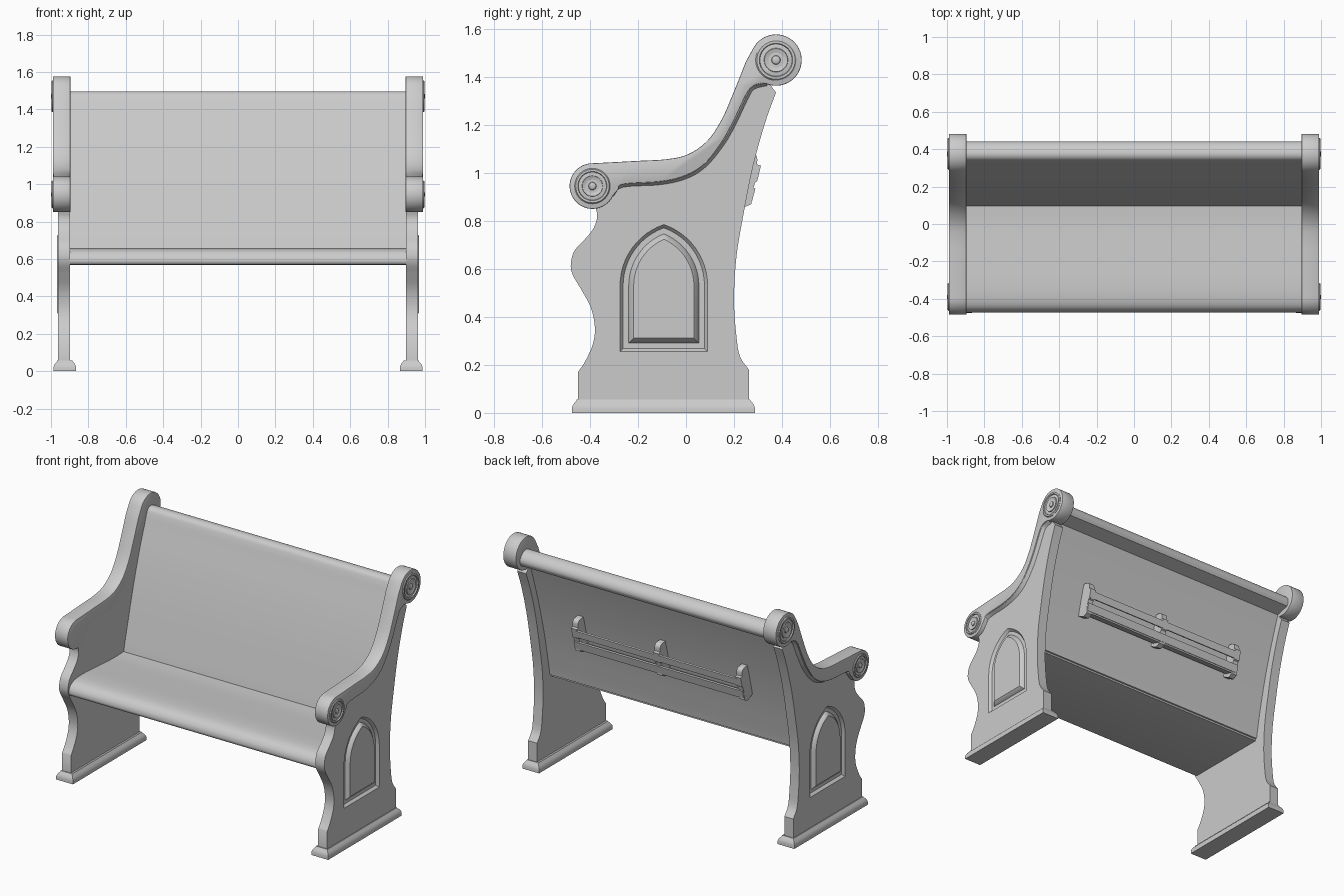
import bpy, bmesh
from math import sin, cos, pi, radians, acos
from mathutils import Vector

if "Cube" in bpy.data.objects:
    bpy.data.objects.remove(bpy.data.objects["Cube"])


def spline(pts, n=5):
    """Catmull-Rom curve through 2D points."""
    p = [Vector(q) for q in pts]
    p = [2 * p[0] - p[1]] + p + [2 * p[-1] - p[-2]]
    out = []
    for a, b, c, d in zip(p, p[1:], p[2:], p[3:]):
        for i in range(n):
            t = i / n
            out.append(0.5 * (2*b + (c-a)*t + (2*a-5*b+4*c-d)*t*t + (3*b-a-3*c+d)*t**3))
    return [tuple(v) for v in out + [p[-2]]]


def arc(cy, cz, r, a0, a1, n=32):
    return [(cy + r*cos(radians(a0 + (a1-a0)*i/n)), cz + r*sin(radians(a0 + (a1-a0)*i/n)))
            for i in range(n + 1)]


def loft(name, rings, caps=(True, True)):
    """Join equal-length closed rings of 3D points."""
    bm = bmesh.new()
    rv = [[bm.verts.new(p) for p in r] for r in rings]
    for a, b in zip(rv, rv[1:]):
        for i in range(len(a)):
            j = (i + 1) % len(a)
            bm.faces.new((a[i], a[j], b[j], b[i]))
    if caps[0]:
        bm.faces.new(rv[0][::-1])
    if caps[1]:
        bm.faces.new(rv[-1])
    bmesh.ops.recalc_face_normals(bm, faces=bm.faces)
    me = bpy.data.meshes.new(name)
    bm.to_mesh(me)
    bm.free()
    ob = bpy.data.objects.new(name, me)
    bpy.context.collection.objects.link(ob)
    return ob


def prism(name, outline, x0, x1):
    return loft(name, [[(x, y, z) for y, z in outline] for x in (x0, x1)])


def finish(ob, bevel=0, mirror=False, cutter=None, segs=2):
    if cutter:
        m = ob.modifiers.new("cut", 'BOOLEAN')
        m.object, m.operation, m.solver = cutter, 'DIFFERENCE', 'EXACT'
    if bevel:
        m = ob.modifiers.new("bevel", 'BEVEL')
        m.width, m.segments, m.limit_method, m.angle_limit = bevel, segs, 'ANGLE', radians(50)
    if mirror:
        m = ob.modifiers.new("mirror", 'MIRROR')
        m.use_mirror_merge = False
    bpy.ops.object.select_all(action='DESELECT')
    ob.select_set(True)
    bpy.context.view_layer.objects.active = ob
    for m in list(ob.modifiers):
        bpy.ops.object.modifier_apply(modifier=m.name)
    bpy.ops.object.shade_smooth_by_angle(angle=radians(35))


def arch(x, o, n=12):
    """Pointed arch ring, inset by o, at a given x."""
    c, base, spring, w, rad = -0.0925, 0.255, 0.53, 0.1825, 0.269
    k, r = rad - w, rad - o
    top = acos(k / r)
    right = [(c - k + r*cos(top*i/n), spring + r*sin(top*i/n)) for i in range(n + 1)]
    left = [(2*c - y, z) for y, z in right[-2::-1]]
    pts = [(c - w + o, base + o), (c + w - o, base + o)] + right + left
    return [(x, y, z) for y, z in pts]


# End panels with a recessed arch
panel = ([(-.45, .04)]
         + spline([(-.45, .17), (-.42, .215), (-.387, .29), (-.38, .36), (-.397, .44), (-.44, .52),
                   (-.472, .575), (-.48, .62), (-.465, .675), (-.42, .725), (-.385, .77),
                   (-.37, .82), (-.38, .865)])
         + [(-.38, .95)]
         + spline([(-.2, 1.005), (-.05, 1.015), (.06, 1.06), (.15, 1.18), (.22, 1.33), (.28, 1.43)])
         + [(.34, 1.40), (.355, 1.362)]
         + spline([(.375, 1.335), (.33, 1.21), (.28, 1.03), (.24, .83), (.21, .65), (.2, .47),
                   (.21, .32), (.225, .235), (.262, .18)])
         + [(.262, .04)])
end_panel = prism("end_panels", panel, .897, .962)
cutter = loft("arch_cutter", [arch(.975, -.010), arch(.945, .013)])
cutter.hide_render = True
finish(end_panel, mirror=True, cutter=cutter)
bpy.data.objects.remove(cutter)

# Raised field inside each arch
finish(loft("arch_fields", [arch(.940, .035), arch(.948, .037), arch(.967, .057)], (False, True)),
       mirror=True)

# Thick arm rails with scroll ends
rail = (arc(-.39, .945, .095, 90, 335)
        + spline([(-.283, .93), (-.26, .953), (-.1, .965), (0, .99), (.08, 1.04), (.15, 1.13),
                  (.2, 1.22), (.25, 1.325), (.28, 1.362), (.315, 1.374)])
        + arc(.375, 1.47, .107, 248, 510)
        + spline([(.25, 1.465), (.2, 1.34), (.15, 1.225), (.09, 1.135), (.01, 1.078), (-.08, 1.057),
                  (-.2, 1.05), (-.33, 1.043)]))
finish(prism("arm_rails", rail, .896, .99), bevel=.004, mirror=True)

# Sloped moulding under each rail
low = spline([(-.30, .90), (-.26, .937), (-.1, .948), (.01, .975), (.09, 1.027), (.165, 1.12),
              (.215, 1.21), (.265, 1.315), (.29, 1.347), (.34, 1.36)])
rings = [[(x, y - s*.008, z + s*.014) for y, z in low]
         + [(x, y - .03, z + .04) for y, z in low[::-1]] for x, s in ((.955, 0), (.985, 1))]
finish(loft("rail_mouldings", rings), mirror=True)

# Turned rosettes on the scrolls
turned = [(1, .98), (1, .992), (.94, .997), (.82, .997), (.76, .984), (.6, .984), (.57, .996),
          (.3, .988), (.23, .988), (.2, .996), (.12, 1.0), (.02, 1.0)]
for label, cy, cz, r in (("front", -.39, .945, .074), ("top", .375, 1.47, .085)):
    rings = [[(x, cy + s*r*cos(2*pi*i/40), cz + s*r*sin(2*pi*i/40)) for i in range(40)]
             for s, x in turned]
    finish(loft(label + "_rosettes", rings), mirror=True)

# Feet
foot = [(0, 0), (0, .02), (.003, .03), (.01, .042), (.018, .05), (.02, .056)]
rings = [[(.865 + d, -.475 + d, z), (.987 - d, -.475 + d, z),
          (.987 - d, .287 - d, z), (.865 + d, .287 - d, z)] for d, z in foot]
finish(loft("plinth_feet", rings), mirror=True)

# Seat with rounded front
seat = (spline([(.12, .645), (0, .642), (-.15, .65), (-.3, .659), (-.39, .657), (-.44, .643),
                (-.465, .617), (-.472, .59), (-.466, .573)]) + [(-.45, .567), (.12, .567)])
finish(prism("seat", seat, -.9, .9))

# Thin curved back with a rounded cap overhanging the rear
back = (spline([(.085, .575), (.1, .66), (.14, .82), (.195, 1.03), (.255, 1.23), (.31, 1.39),
                (.332, 1.455), (.348, 1.485), (.375, 1.496), (.41, 1.487), (.434, 1.463),
                (.441, 1.435), (.43, 1.408)])
        + spline([(.338, 1.385), (.283, 1.22), (.227, 1.03), (.178, .83), (.142, .65), (.13, .58)]))
finish(prism("backrest", back, -.9, .9))

# Book rack brackets
bracket = spline([(.225, 1.09), (.28, 1.082), (.296, 1.065), (.296, 1.035)], 3) + \
    [(.312, 1.03), (.296, .965), (.288, .96), (.276, .92), (.272, .87), (.24, .855), (.17, .89)]
for label, x in (("left", -.595), ("middle", 0), ("right", .595)):
    finish(prism(label + "_rack_bracket", bracket, x - .02, x + .02))

# Book rack slats and shelf
for label, outline in (
        ("front", [(.298, 1.02), (.309, 1.017), (.298, .97), (.287, .973)]),
        ("lower", [(.277, .938), (.289, .935), (.276, .885), (.264, .888)]),
        ("shelf", [(.215, .905), (.272, .889), (.269, .877), (.212, .893)])):
    finish(prism(label + "_rack_slat", outline, -.613, .613))
